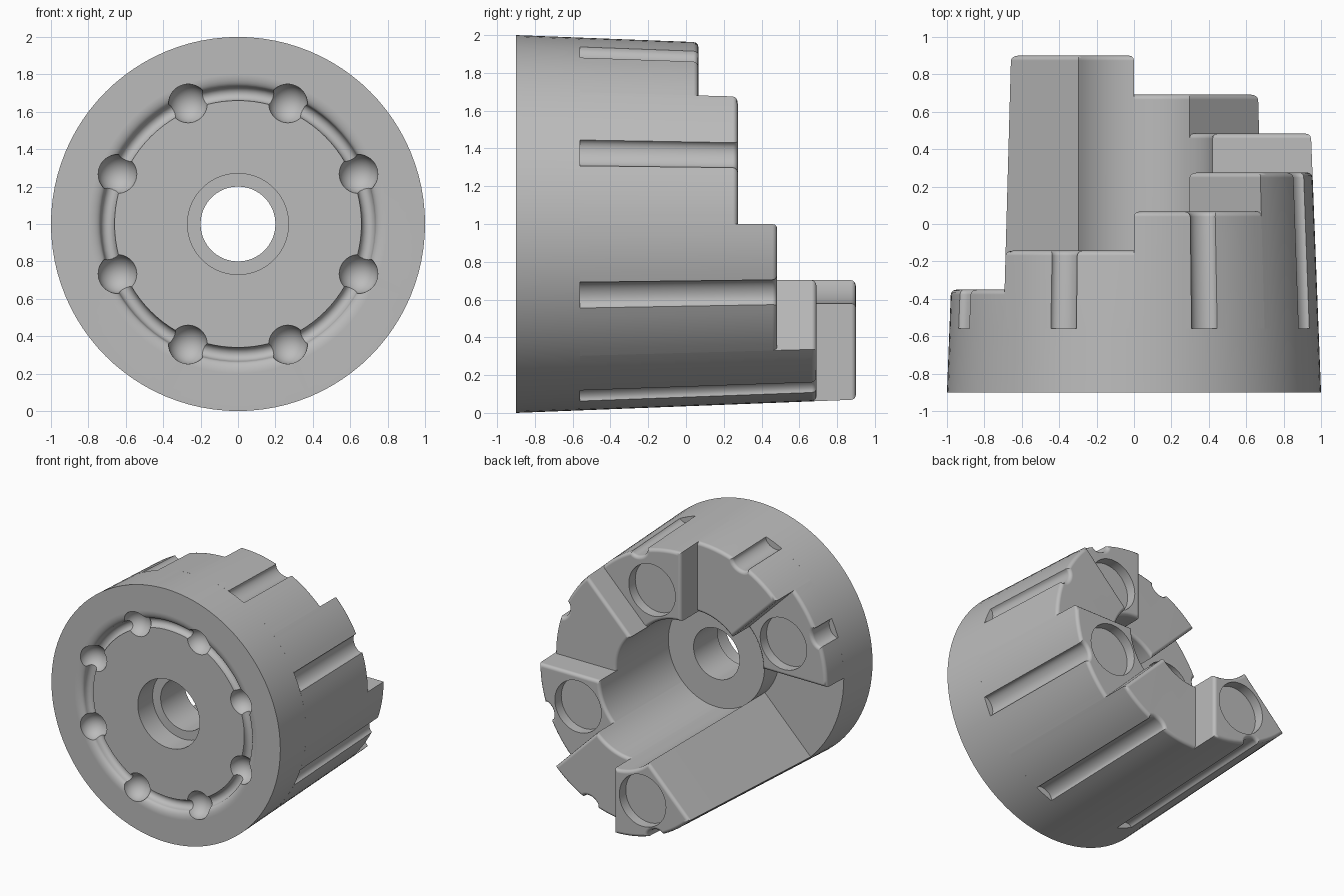
import bpy, bmesh, math
from math import sin, cos, pi, radians
from mathutils import Matrix, Vector

if "Cube" in bpy.data.objects:
    bpy.data.objects.remove(bpy.data.objects["Cube"], do_unlink=True)

FRONT, FLOOR, BACK = -0.9, -0.56, 0.9
BORE = 0.42
SEGMENTS = 96

grey = bpy.data.materials.new("plain grey")
grey.use_nodes = True
grey.diffuse_color = (0.5, 0.5, 0.5, 1)
grey.node_tree.nodes["Principled BSDF"].inputs["Base Color"].default_value = (0.5, 0.5, 0.5, 1)


def outer_radius(y):
    return 1 - 0.039 * (y - FRONT)


def polar(r, a, y):
    return Vector((r * cos(a), y, 1 + r * sin(a)))


def make_object(name, bm):
    bmesh.ops.recalc_face_normals(bm, faces=bm.faces)
    mesh = bpy.data.meshes.new(name)
    bm.to_mesh(mesh)
    bm.free()
    mesh.materials.append(grey)
    ob = bpy.data.objects.new(name, mesh)
    bpy.context.collection.objects.link(ob)
    return ob


def cut(ob, cutter):
    cutter.hide_render = True
    mod = ob.modifiers.new("cut", "BOOLEAN")
    mod.operation, mod.solver, mod.object = "DIFFERENCE", "EXACT", cutter
    bpy.context.view_layer.update()
    graph = bpy.context.evaluated_depsgraph_get()
    mesh = bpy.data.meshes.new_from_object(ob.evaluated_get(graph))
    ob.modifiers.clear()
    ob.data = mesh
    bpy.data.objects.remove(cutter, do_unlink=True)


def smooth(ob):
    bpy.ops.object.select_all(action="DESELECT")
    ob.select_set(True)
    bpy.context.view_layer.objects.active = ob
    bpy.ops.object.shade_smooth_by_angle(angle=radians(35))
    ob.modifiers.new("even shading", "WEIGHTED_NORMAL").keep_sharp = True


# Base plate: lathed profile with rounded recess, ball groove, stepped hole and boss
recess = FRONT + 0.035
profile = [(outer_radius(FLOOR), FLOOR), (1, FRONT)]
for k in range(7):
    t = k / 6 * pi / 2
    profile.append((0.80 - 0.065 * sin(t), recess - 0.035 * cos(t)))
for k in range(1, 9):
    t = k / 8 * pi
    profile.append((0.6975 + 0.0375 * cos(t), recess + 0.04 * sin(t)))
profile += [(0.27, recess), (0.27, -0.68), (0.2, -0.68), (0.2, -0.38),
            (BORE, -0.38), (BORE, FLOOR)]
bm = bmesh.new()
rings = [[bm.verts.new(polar(r, 2 * pi * s / SEGMENTS, y)) for r, y in profile]
         for s in range(SEGMENTS)]
n = len(profile)
for s in range(SEGMENTS):
    a, b = rings[s], rings[(s + 1) % SEGMENTS]
    for k in range(n):
        j = (k + 1) % n
        bm.faces.new((a[k], a[j], b[j], b[k]))
base = make_object("base_plate", bm)

# Eight spherical seats in the front groove
bm = bmesh.new()
for k in range(8):
    place = Matrix.Translation(polar(0.697, radians(22.5 + 45 * k), FRONT + 0.015))
    bmesh.ops.create_uvsphere(bm, u_segments=32, v_segments=20, radius=0.105, matrix=place)
cut(base, make_object("seat_cutter", bm))
smooth(base)


# Outline of a 45 degree sector with a flute in the middle of its outer wall
def sector_outline(start, y):
    r = outer_radius(y)
    mid, half = start + pi / 8, 0.075
    points = []
    for k in range(7):
        points.append(polar(r, start + (pi / 8 - half) * k / 6, y))
    for k in range(1, 12):
        t = pi * k / 12
        points.append(polar(r - 0.048 * sin(t), mid - half * cos(t), y))
    for k in range(7):
        points.append(polar(r, mid + half + (pi / 8 - half) * k / 6, y))
    for k in range(13):
        points.append(polar(BORE, start + pi / 4 * (1 - k / 12), y))
    return points


# Rising staircase of seven sectors
for i in range(1, 8):
    start = radians(180 - 45 * i)
    top = FLOOR + (BACK - FLOOR) * i / 7
    bm = bmesh.new()
    low = [bm.verts.new(p) for p in sector_outline(start, FLOOR)]
    high = [bm.verts.new(p) for p in sector_outline(start, top)]
    n = len(low)
    for k in range(n):
        j = (k + 1) % n
        bm.faces.new((low[k], low[j], high[j], high[k]))
    bm.faces.new(low)
    cap = bm.faces.new(high)
    bm.normal_update()
    shared = bm.edges.get((high[-1], high[0]))
    rim = [e for e in cap.edges if i == 7 or e != shared]
    bmesh.ops.bevel(bm, geom=rim, offset=0.026, offset_type="OFFSET", segments=3,
                    profile=0.5, affect="EDGES", clamp_overlap=False)
    step = make_object(f"step_{i}", bm)

    # Round shallow pocket on every second step
    if i % 2:
        bm = bmesh.new()
        place = Matrix.Translation(polar(0.655, start + pi / 8, top)) @ Matrix.Rotation(pi / 2, 4, "X")
        bmesh.ops.create_cone(bm, cap_ends=True, segments=48, radius1=0.203, radius2=0.203,
                              depth=0.16, matrix=place)
        cut(step, make_object("pocket_cutter", bm))
    smooth(step)
